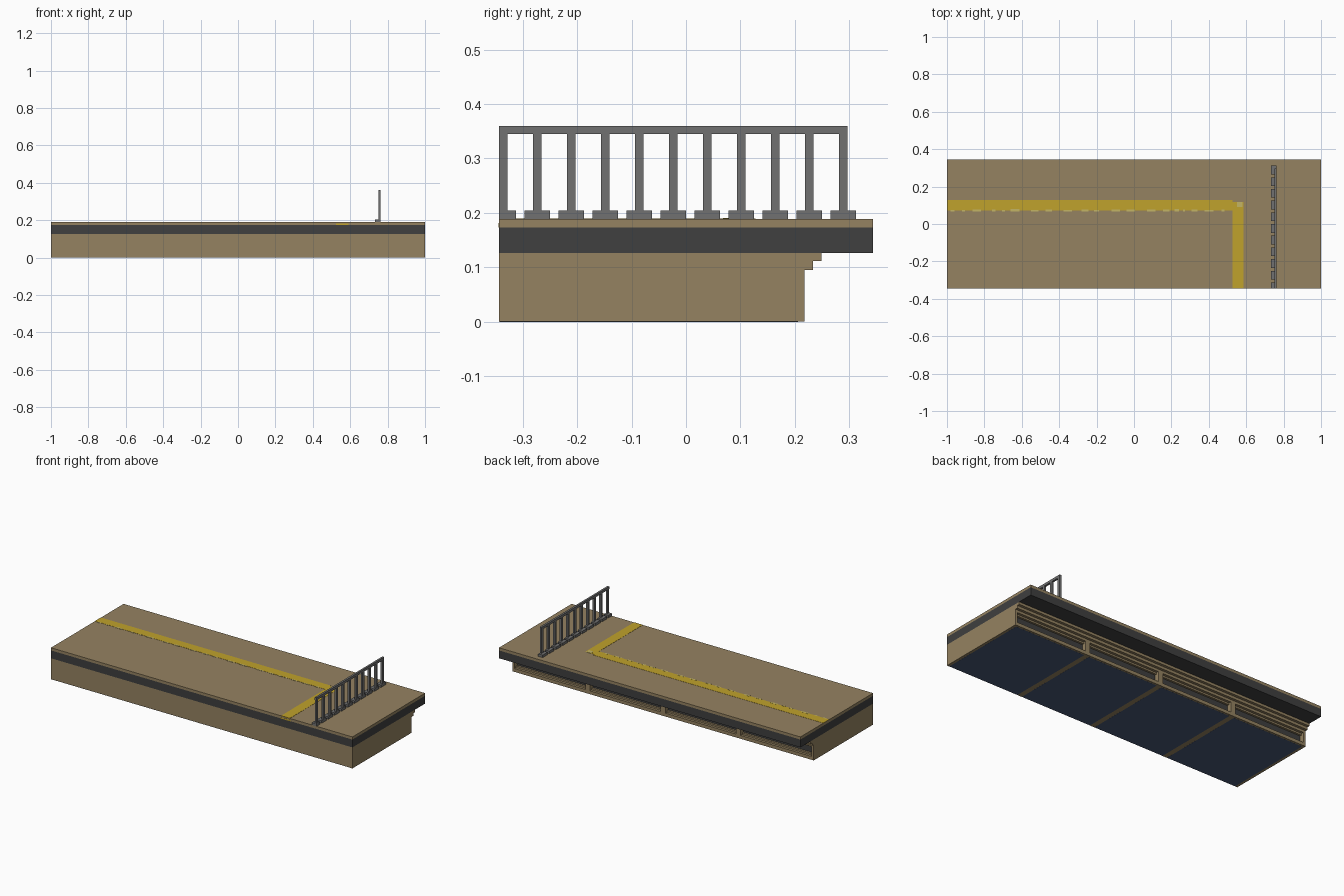
import bpy, bmesh, random

random.seed(4)
cube = bpy.data.objects.get("Cube")
if cube:
    bpy.data.objects.remove(cube, do_unlink=True)


def material(name, rgb):
    m = bpy.data.materials.new(name)
    m.use_nodes = True
    m.diffuse_color = (*rgb, 1)
    m.node_tree.nodes["Principled BSDF"].inputs["Base Color"].default_value = (*rgb, 1)
    return m


STONE = material("tan stone", (0.30, 0.225, 0.12))
DARK = material("charcoal", (0.05, 0.05, 0.05))
GREY = material("grey metal", (0.165, 0.165, 0.165))
YELLOW = material("yellow paint", (0.53, 0.36, 0.025))
PALE = material("worn yellow", (0.55, 0.46, 0.13))
BLUE = material("slate blue", (0.065, 0.095, 0.18))


def boxes(name, mat, spans):
    """One object from boxes given as (x0, x1, y0, y1, z0, z1)."""
    bm = bmesh.new()
    for x0, x1, y0, y1, z0, z1 in spans:
        verts = bmesh.ops.create_cube(bm, size=1)["verts"]
        for v in verts:
            v.co.x = x1 if v.co.x > 0 else x0
            v.co.y = y1 if v.co.y > 0 else y0
            v.co.z = z1 if v.co.z > 0 else z0
    me = bpy.data.meshes.new(name)
    bm.to_mesh(me)
    bm.free()
    me.materials.append(mat)
    ob = bpy.data.objects.new(name, me)
    bpy.context.collection.objects.link(ob)
    return ob


FRONT, BACK, WALL = -0.344, 0.344, 0.218
DECK, RECESS = 0.189, 0.188
U = 0.0156  # basic module

# Platform deck and edge band
boxes("deck_slab", STONE, [(-1, 1, FRONT, BACK, 0.173, DECK)])
boxes("edge_band", DARK, [(-1, 1, FRONT, BACK, 0.126, 0.173)])

# Solid base and the stepped cornice under the overhang
boxes("base_core", STONE, [(-1, 1, FRONT, RECESS, 0.001, 0.126)])
boxes("cornice", STONE, [(-1, 1, RECESS, WALL, 0.08, 0.126),
                         (-1, 1, WALL, WALL + U, 0.095, 0.111),
                         (-1, 1, WALL, WALL + 2 * U, 0.111, 0.126)])

# Four bays in the rear wall: sill, pillars, inner frames and dark backs
boxes("rear_sill", STONE, [(-1, 1, RECESS, WALL, 0, 0.02)])
pillars, ribs, frames, backs, panels = [], [], [], [], []
for i in range(5):
    x = -1 + 0.5 * i
    x0, x1 = max(-1, x - U), min(1, x + U)
    pillars.append((x0, x1, RECESS, WALL, 0.02, 0.08))
    ribs.append((x0, x1, FRONT, RECESS, 0, 0.001))
for i in range(4):
    x0, x1 = -1 + 0.5 * i + U, -0.5 + 0.5 * i - U
    frames.append((x0, x1, RECESS, 0.203, 0.02, 0.03))
    frames.append((x0, x1, RECESS, 0.203, 0.07, 0.08))
    backs.append((x0, x1, RECESS, RECESS + 0.003, 0.03, 0.07))
    panels.append((x0, x1, FRONT + 0.001, WALL - 0.012, -0.0003, 0.001))
boxes("rear_pillars", STONE, pillars)
boxes("bay_frames", STONE, frames)
boxes("bay_backs", DARK, backs)

# Underside panels between ribs
boxes("underside_ribs", STONE, ribs)
boxes("underside_panels", BLUE, panels)

# Yellow safety line with a corner, also showing on the front edge
TOP = DECK + 0.001
boxes("safety_line", YELLOW, [(-1, 0.527, 0.072, 0.128, DECK - 0.002, TOP),
                              (0.527, 0.585, FRONT, 0.118, DECK - 0.002, TOP),
                              (0.525, 0.59, FRONT - 0.001, FRONT + 0.01, 0.173, 0.181)])

# Worn chips along the inner edge of the line and at its corner
chips = []
x = -0.98
while x < 0.48:
    w = random.uniform(0.01, 0.05)
    chips.append((x, x + w, 0.068, random.uniform(0.074, 0.08), DECK - 0.002, TOP + 0.0005))
    x += w + random.uniform(0.02, 0.07)
chips.append((0.55, 0.58, 0.09, 0.118, DECK - 0.002, TOP + 0.0005))
boxes("worn_chips", PALE, chips)

# Railing: posts on base blocks with a top rail
posts, feet = [], []
for i in range(11):
    y = -0.336 + 0.0625 * i
    posts.append((0.75, 0.762, y - 0.0078, y + 0.0078, DECK, 0.345))
    feet.append((0.732, 0.762, max(FRONT, y - 0.0234), y + 0.0234, DECK - 0.001, 0.204))
boxes("railing_posts", GREY, posts)
boxes("railing_feet", GREY, feet)
boxes("railing_top", GREY, [(0.75, 0.762, FRONT, 0.297, 0.345, 0.36)])
